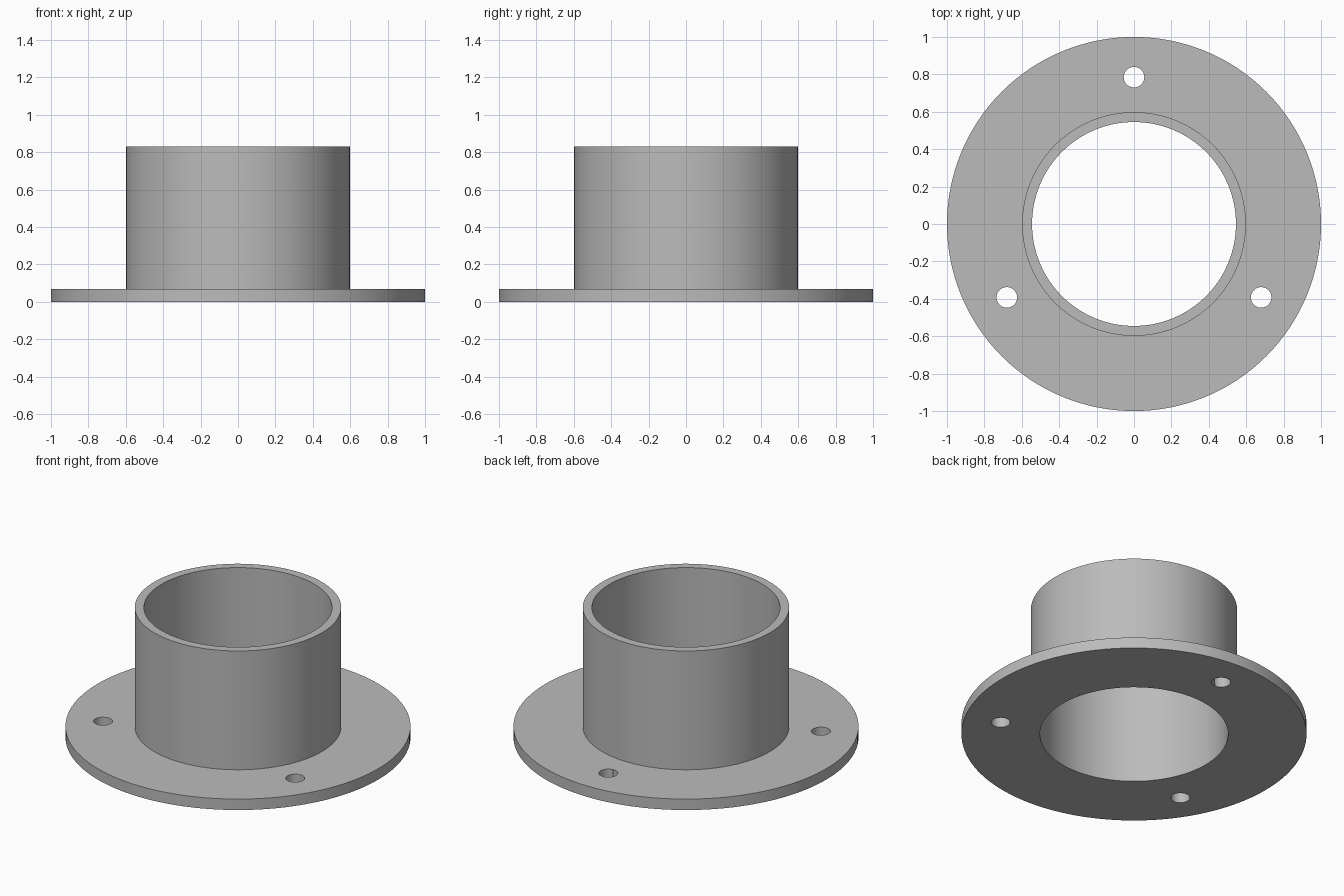
import bpy
import bmesh
from math import cos, sin, pi, radians

cube = bpy.data.objects.get("Cube")
if cube:
    bpy.data.objects.remove(cube, do_unlink=True)

SEGMENTS = 128
FLANGE_RADIUS, FLANGE_TOP = 1.0, 0.07
TUBE_RADIUS, BORE_RADIUS, HEIGHT = 0.598, 0.545, 0.83
HOLE_RADIUS, HOLE_CIRCLE = 0.055, 0.785

grey = bpy.data.materials.new("plain grey")
grey.use_nodes = True
colour = (0.5, 0.5, 0.5, 1)
grey.diffuse_color = colour
grey.node_tree.nodes["Principled BSDF"].inputs["Base Color"].default_value = colour


def lathe(name, profile):
    """Revolve a closed (radius, height) profile around the z axis."""
    bm = bmesh.new()
    rings = [[bm.verts.new((r * cos(2 * pi * i / SEGMENTS),
                            r * sin(2 * pi * i / SEGMENTS), z))
              for i in range(SEGMENTS)] for r, z in profile]
    for k, ring in enumerate(rings):
        above = rings[(k + 1) % len(rings)]
        for i in range(SEGMENTS):
            j = (i + 1) % SEGMENTS
            bm.faces.new((ring[i], ring[j], above[j], above[i]))
    bmesh.ops.recalc_face_normals(bm, faces=bm.faces)
    mesh = bpy.data.meshes.new(name)
    bm.to_mesh(mesh)
    bm.free()
    obj = bpy.data.objects.new(name, mesh)
    bpy.context.collection.objects.link(obj)
    mesh.materials.append(grey)
    return obj


# Flange and tube in one turned piece
flanged_tube = lathe("flanged_tube", [
    (BORE_RADIUS, 0), (FLANGE_RADIUS, 0), (FLANGE_RADIUS, FLANGE_TOP),
    (TUBE_RADIUS, FLANGE_TOP), (TUBE_RADIUS, HEIGHT), (BORE_RADIUS, HEIGHT)])

# Three bolt holes through the flange
for angle in (90, 210, 330):
    a = radians(angle)
    bpy.ops.mesh.primitive_cylinder_add(
        vertices=48, radius=HOLE_RADIUS, depth=0.4,
        location=(HOLE_CIRCLE * cos(a), HOLE_CIRCLE * sin(a), 0))
    cutter = bpy.context.object
    cutter.name = "bolt_hole_cutter"
    cutter.hide_render = True
    cutter.data.materials.append(grey)
    hole = flanged_tube.modifiers.new("bolt_hole", 'BOOLEAN')
    hole.operation = 'DIFFERENCE'
    hole.solver = 'EXACT'
    hole.object = cutter
    bpy.context.view_layer.objects.active = flanged_tube
    bpy.ops.object.modifier_apply(modifier=hole.name)
    bpy.data.objects.remove(cutter, do_unlink=True)

# Smooth walls, sharp rims
bpy.ops.object.select_all(action='DESELECT')
flanged_tube.select_set(True)
bpy.context.view_layer.objects.active = flanged_tube
bpy.ops.object.shade_smooth_by_angle(angle=radians(30))
